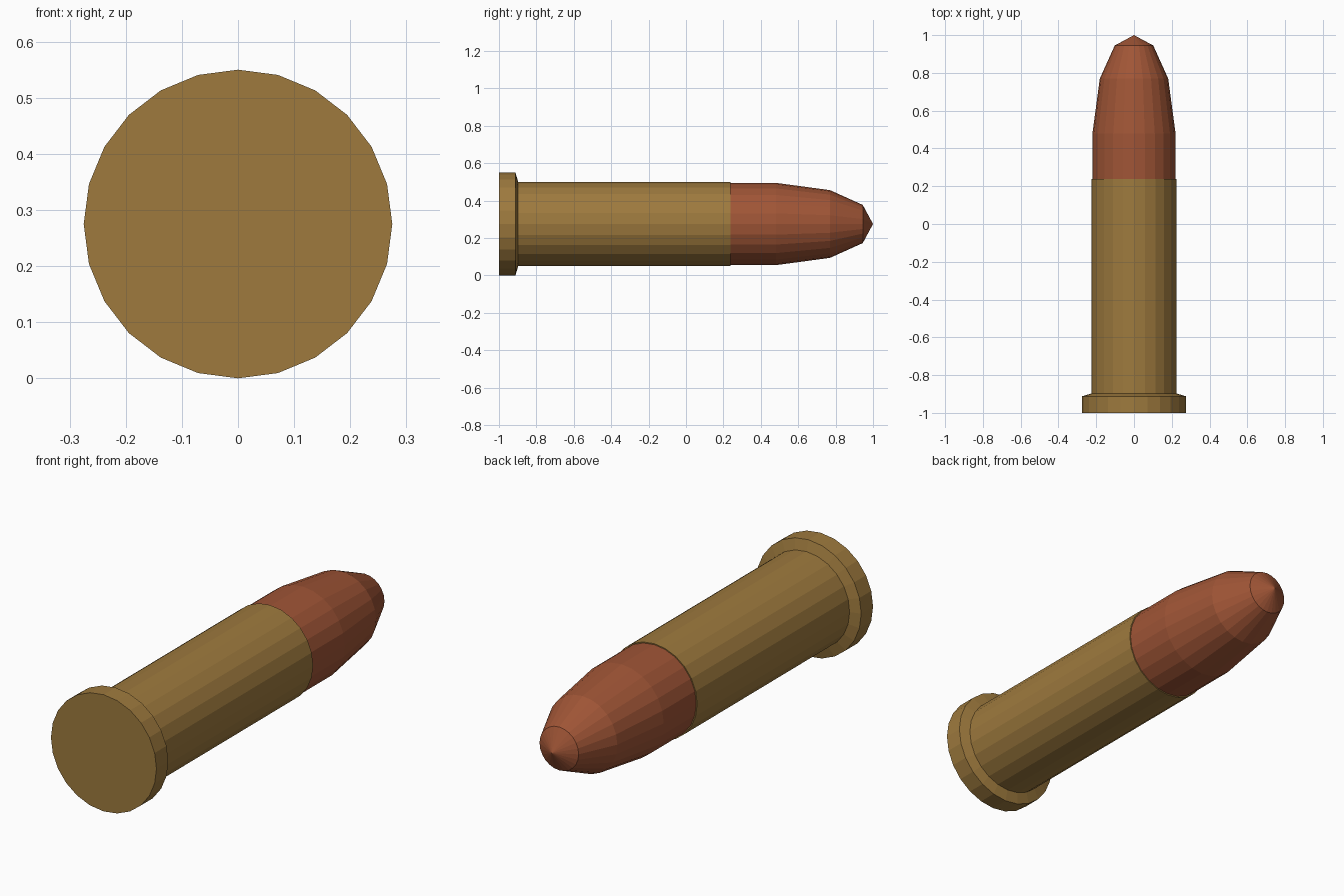
import bpy, bmesh, math

if "Cube" in bpy.data.objects:
    bpy.data.objects.remove(bpy.data.objects["Cube"])

SIDES = 24
AXIS_Z = 0.275


def material(name, rgb):
    m = bpy.data.materials.new(name)
    m.diffuse_color = (*rgb, 1)
    m.use_nodes = True
    m.node_tree.nodes["Principled BSDF"].inputs["Base Color"].default_value = m.diffuse_color
    return m


def lathe(name, profile, mat):
    """Revolve (y, radius) points round the long axis; radius 0 makes a tip."""
    bm = bmesh.new()
    rings = []
    for y, r in profile:
        if r == 0:
            rings.append([bm.verts.new((0, y, AXIS_Z))])
        else:
            rings.append([bm.verts.new((r * math.sin(a), y, AXIS_Z + r * math.cos(a)))
                          for a in (2 * math.pi * i / SIDES for i in range(SIDES))])
    for a, b in zip(rings, rings[1:]):
        for i in range(SIDES):
            j = (i + 1) % SIDES
            if len(b) == 1:
                bm.faces.new((a[i], a[j], b[0]))
            else:
                bm.faces.new((a[i], a[j], b[j], b[i]))
    # flat caps on open ends
    for ring in (rings[0], rings[-1]):
        if len(ring) > 1:
            bm.faces.new(ring)
    bmesh.ops.recalc_face_normals(bm, faces=bm.faces)
    me = bpy.data.meshes.new(name)
    bm.to_mesh(me)
    bm.free()
    me.materials.append(mat)
    ob = bpy.data.objects.new(name, me)
    bpy.context.collection.objects.link(ob)
    return ob


brass = material("brass", (0.342, 0.195, 0.048))
copper = material("copper", (0.352, 0.091, 0.037))

# Rimmed case: flat base, rim, short bevel, straight wall
lathe("case", [(-1, 0.275), (-0.912, 0.275), (-0.897, 0.225), (0.238, 0.225)], brass)

# Bullet seated in the case, with a tapered nose and a blunt tip
lathe("bullet", [(0.2, 0.22), (0.48, 0.22), (0.77, 0.181), (0.945, 0.102), (1, 0)], copper)
